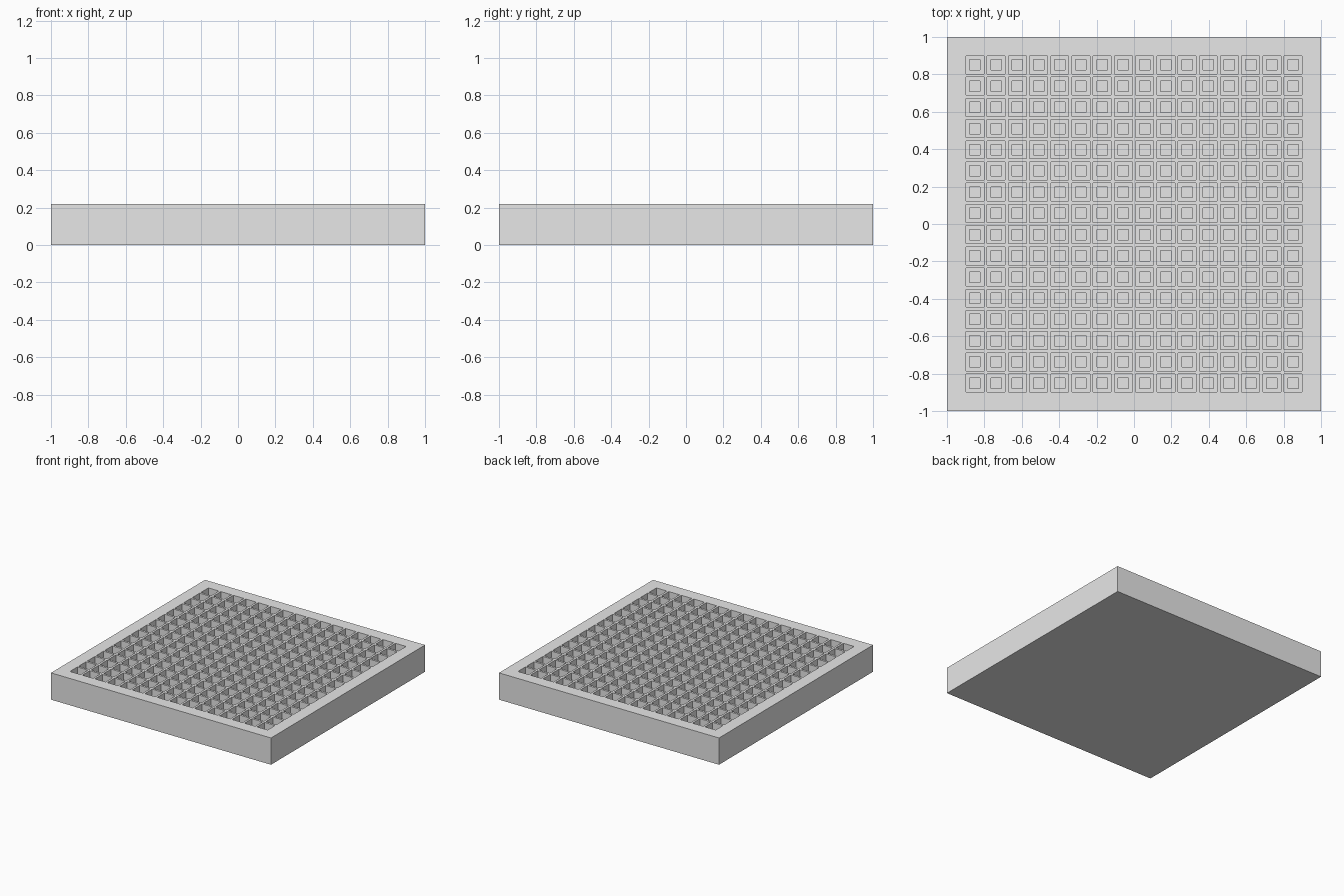
import bpy
import bmesh
from mathutils import Vector

default = bpy.data.objects.get("Cube")
if default:
    bpy.data.objects.remove(default, do_unlink=True)

HEIGHT = 0.22
CELLS = 16
PITCH = 0.1134     # spacing of the wells
WELL = 0.096       # width of a well at the top
LEDGE = 0.02       # width of the step inside a well
LEDGE_Z = 0.06
FLOOR_Z = 0.02

# Plain grey material
grey = bpy.data.materials.new("light_grey")
grey.use_nodes = True
colour = (0.8, 0.8, 0.8, 1.0)
grey.diffuse_color = colour
for node in grey.node_tree.nodes:
    if node.type == 'BSDF_PRINCIPLED':
        node.inputs["Base Color"].default_value = colour

bm = bmesh.new()

# Top sheet: a square grid of cells surrounded by a border
segments = CELLS + 2
half = segments / 2
bmesh.ops.create_grid(bm, x_segments=segments, y_segments=segments, size=1.0)


def place(value):
    step = round(value * half)
    return value if abs(step) == half else step * PITCH


for v in bm.verts:
    v.co = Vector((place(v.co.x), place(v.co.y), HEIGHT))
limit = CELLS / 2 * PITCH
cells = [f for f in bm.faces
         if max(abs(c) for c in f.calc_center_median()) < limit]


def sink(faces, margin, z):
    """Inset each face by a margin and push it straight down to z."""
    bmesh.ops.inset_individual(bm, faces=faces, thickness=margin,
                               use_even_offset=True)
    floors = bmesh.ops.extrude_discrete_faces(bm, faces=faces)["faces"]
    for f in floors:
        for v in f.verts:
            v.co.z = z
    return floors


# Stepped square wells
ledges = sink(cells, (PITCH - WELL) / 2, LEDGE_Z)
sink(ledges, LEDGE, FLOOR_Z)

# Outer sides and flat underside
rim = [e for e in bm.edges if e.is_boundary]
skirt = bmesh.ops.extrude_edge_only(bm, edges=rim)["geom"]
for v in skirt:
    if isinstance(v, bmesh.types.BMVert):
        v.co.z = 0.0
bottom = [e for e in skirt if isinstance(e, bmesh.types.BMEdge)
          and all(v.co.z == 0.0 for v in e.verts)]
bmesh.ops.contextual_create(bm, geom=bottom)
bmesh.ops.recalc_face_normals(bm, faces=bm.faces[:])

mesh = bpy.data.meshes.new("well_tray")
bm.to_mesh(mesh)
bm.free()
mesh.materials.append(grey)
tray = bpy.data.objects.new("well_tray", mesh)
bpy.context.collection.objects.link(tray)
